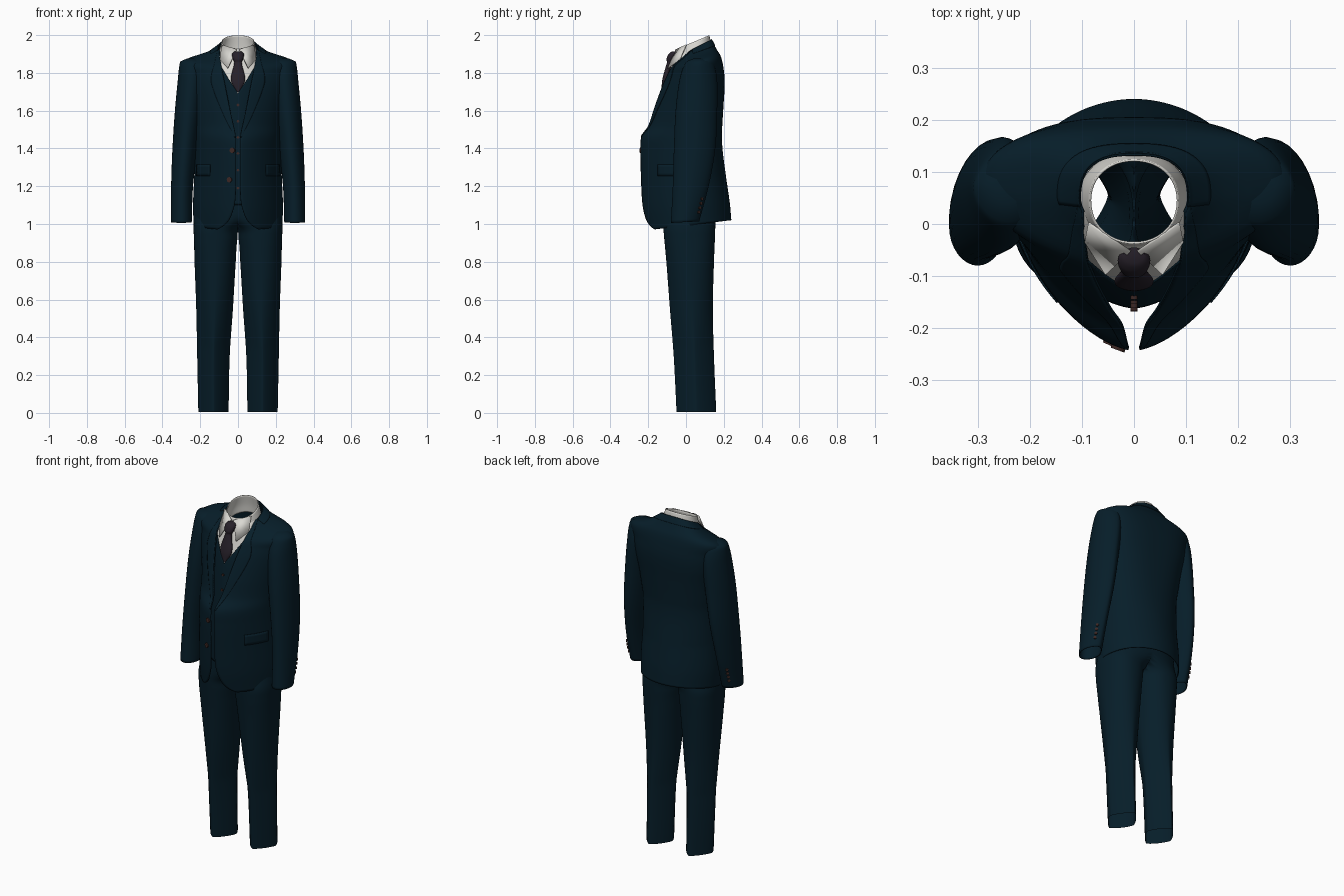
import bpy, bmesh, math
from mathutils import Vector

old = bpy.data.objects.get("Cube")
if old:
    bpy.data.objects.remove(old, do_unlink=True)


def material(name, rgb, rough=0.8):
    m = bpy.data.materials.new(name)
    m.use_nodes = True
    m.diffuse_color = (*rgb, 1)
    bsdf = m.node_tree.nodes["Principled BSDF"]
    bsdf.inputs["Base Color"].default_value = (*rgb, 1)
    bsdf.inputs["Roughness"].default_value = rough
    return m


NAVY = material("navy cloth", (0.002, 0.0125, 0.022))
WHITE = material("white shirt cloth", (0.7, 0.69, 0.65))
PLUM = material("dark plum tie", (0.02, 0.015, 0.023))
BROWN = material("brown button", (0.045, 0.02, 0.017), 0.5)
HALF = math.pi / 2


def ramp(s, s0, s1):
    return min(max((s - s0) / (s1 - s0), 0), 1)


# Roundness of sections, as (back, front), fixed or by height
def round_section(s):
    return 2.1, 2.1


def coat_section(s):
    return 1.95 + 0.7 * ramp(s, 1.25, 1.7), 1.6


def leg_section(s):
    n = 1.3 + 0.9 * ramp(s, 0.35, 0.9)
    return n, n


def sleeve_section(s):
    return 1.65, 1.95


def sample(rows, s):
    """Smoothly interpolate rows whose first field is the key."""
    s = min(max(s, rows[0][0]), rows[-1][0])
    i = 0
    while i < len(rows) - 2 and s > rows[i + 1][0]:
        i += 1

    def slope(k, f):
        a, b = rows[max(k - 1, 0)], rows[min(k + 1, len(rows) - 1)]
        return (b[f] - a[f]) / (b[0] - a[0])

    a, b = rows[i], rows[i + 1]
    h = b[0] - a[0]
    t = (s - a[0]) / h
    ease = t * t * (3 - 2 * t)
    out = [s]
    for f in range(1, len(a)):
        out.append(a[f] + (b[f] - a[f]) * ease + h * t * (1 - t)
                   * (slope(i, f) * (1 - t) - slope(i + 1, f) * t))
    return out


def point(rows, s, a, section, off=0.0):
    """Point on a lofted superellipse; row = height, x centre, half width, y centre, front, back, tilt."""
    _, xc, w, yc, front, back, tilt = sample(rows, s)
    n = section(s)
    c, d = math.cos(a), math.sin(a)
    depth, e = (back - yc, 2 / n[0]) if d > 0 else (yc - front, 2 / n[1])
    dx = (w + off) * math.copysign(abs(c) ** e, c)
    dy = (depth + off) * math.copysign(abs(d) ** e, d)
    return Vector((xc + dx, yc + dy, s + tilt * dy))


def front_angle(rows, s, x, section):
    """Angle at which the front of the section reaches x."""
    return -math.acos(min(1, max(x, 0) / sample(rows, s)[2]) ** (section(s)[1] / 2))


def finish(name, bm, mat, thick=0, mirror=True):
    mesh = bpy.data.meshes.new(name)
    bm.to_mesh(mesh)
    bm.free()
    mesh.materials.append(mat)
    ob = bpy.data.objects.new(name, mesh)
    bpy.context.collection.objects.link(ob)
    if mirror:
        mod = ob.modifiers.new("mirror", "MIRROR")
        mod.merge_threshold = 0.0005
    if thick:
        mod = ob.modifiers.new("thickness", "SOLIDIFY")
        mod.thickness = thick
        mod.offset = -1
    bpy.ops.object.select_all(action="DESELECT")
    ob.select_set(True)
    bpy.context.view_layer.objects.active = ob
    bpy.ops.object.shade_smooth_by_angle(angle=math.radians(50))


def patch(name, rows, mat, lo=-HALF, hi=HALF, s0=None, s1=None, section=round_section, off=0.0,
          thick=0.0, ns=40, na=20, mirror=True, clamp=False, cap=False):
    """Loft part of a section stack between two angles, fixed or varying with height."""
    s0 = rows[0][0] if s0 is None else s0
    s1 = rows[-1][0] if s1 is None else s1
    bm = bmesh.new()
    grid = []
    for i in range(ns + 1):
        s = s0 + (s1 - s0) * i / ns
        a0 = lo(s) if callable(lo) else lo
        a1 = hi(s) if callable(hi) else hi
        ring = []
        for k in range(na + 1):
            p = point(rows, s, a0 + (a1 - a0) * k / na, section, off)
            if clamp:
                p.x = max(p.x, 0)
            ring.append(bm.verts.new(p))
        grid.append(ring)
    for r, q in zip(grid, grid[1:]):
        for k in range(na):
            bm.faces.new((r[k], r[k + 1], q[k + 1], q[k]))
    if cap:
        bm.faces.new(grid[-1][:-1])
    if clamp:
        inner = [f for f in bm.faces if all(v.co.x < 1e-5 for v in f.verts)]
        bmesh.ops.delete(bm, geom=inner, context="FACES")
    bmesh.ops.remove_doubles(bm, verts=bm.verts, dist=1e-5)
    finish(name, bm, mat, thick, mirror)


def button(name, rows, s, a, section, radius, side=1):
    p = point(rows, s, a, section, 0.002)
    along = point(rows, s, a + 0.05, section) - point(rows, s, a - 0.05, section)
    axis = Vector((along.y * side, -along.x, 0))
    p.x *= side
    bpy.ops.mesh.primitive_cylinder_add(vertices=16, radius=radius, depth=0.008, location=p,
                                        rotation=axis.to_track_quat("Z", "Y").to_euler())
    ob = bpy.context.object
    ob.name = name
    ob.data.materials.append(BROWN)
    bpy.ops.object.shade_smooth_by_angle()


# Trousers: one pressed leg and half the hips, mirrored, open at hem and waist
legs = [(0.005, .13, .08, .055, -.05, .16, 0), (0.3, .13, .086, .045, -.065, .148, 0),
        (0.55, .124, .097, .035, -.085, .142, 0), (0.8, .121, .109, .025, -.104, .148, 0),
        (0.92, .118, .115, .02, -.115, .153, 0), (0.98, .109, .126, .02, -.12, .155, 0),
        (1.05, .03, .2, .02, -.125, .158, 0), (1.12, 0, .225, .02, -.128, .16, 0),
        (1.25, 0, .205, .02, -.13, .15, 0)]
patch("trousers", legs, NAVY, -math.pi, math.pi, section=leg_section, ns=70, na=48, clamp=True)

# Jacket body with cutaway front and open lapel line
coat = [(.995, 0, .235, .03, -.215, .24, .12), (1.1, 0, .238, .03, -.232, .232, .05),
        (1.25, 0, .232, .03, -.24, .212, 0), (1.38, 0, .228, .03, -.243, .195, 0),
        (1.46, 0, .228, .03, -.238, .19, 0), (1.52, 0, .233, .035, -.2, .192, 0),
        (1.62, 0, .244, .04, -.172, .198, 0), (1.74, 0, .266, .05, -.132, .205, 0),
        (1.8, 0, .276, .055, -.108, .201, .05), (1.862, 0, .285, .065, -.085, .185, .2),
        (1.897, 0, .17, .055, -.062, .16, .3), (1.93, 0, .104, .045, -.046, .135, .5)]
opening = [(.995, .11), (1.015, .075), (1.05, .043), (1.13, .016), (1.3, .012),
           (1.46, .012), (1.6, .042), (1.8, .08), (1.93, .097)]
lapel_edge = [(1.46, .018), (1.6, .085), (1.74, .138), (1.8, .138), (1.9, .116), (1.93, .104)]


def coat_line(table):
    return lambda s: front_angle(coat, s, max(0.011, sample(table, s)[1]), coat_section)


patch("jacket_body", coat, NAVY, coat_line(opening), section=coat_section, thick=.005, ns=80, na=40)
patch("lapels", coat, NAVY, coat_line(opening), coat_line(lapel_edge), 1.46, 1.93,
      section=coat_section, off=.004, thick=.003, na=8)
patch("jacket_collar", coat, NAVY, -0.2, HALF, 1.908, 1.932, section=coat_section, off=.003,
      thick=.003, ns=8)
patch("pocket_flaps", coat, NAVY, -0.8, -0.3, 1.255, 1.315, section=coat_section, off=.003,
      thick=.003, ns=4, na=8)

# Sleeves with a rounded shoulder head
arm = [(1.01, .3, .055, -.005, -.08, .07, .05), (1.2, .296, .058, .025, -.07, .12, 0),
       (1.4, .281, .066, .05, -.064, .155, 0), (1.6, .262, .072, .06, -.055, .165, 0),
       (1.76, .246, .073, .068, -.035, .165, 0), (1.84, .24, .07, .07, -.01, .15, 0),
       (1.866, .24, .06, .07, .01, .13, 0), (1.876, .24, .03, .07, .04, .1, 0)]
patch("sleeves", arm, NAVY, -math.pi, math.pi, section=sleeve_section, ns=60, na=32, thick=.004,
      cap=True)

# Waistcoat with a V neck
vest = [(1.12, 0, .2, .03, -.157, .14, .1), (1.3, 0, .2, .03, -.162, .14, 0),
        (1.5, 0, .205, .03, -.151, .14, 0), (1.7, 0, .22, .035, -.129, .14, 0),
        (1.83, 0, .2, .04, -.098, .14, 0)]
vest_neck = [(1.12, 0), (1.69, 0), (1.7, .004), (1.76, .045), (1.83, .088)]
patch("waistcoat", vest, NAVY,
      lambda s: front_angle(vest, s, sample(vest_neck, s)[1], coat_section),
      -0.1, section=coat_section, thick=.004, ns=60)

# Shirt front, collar band and folded collar points
shirt = [(1.62, 0, .19, .04, -.12, .12, 0), (1.72, 0, .19, .04, -.11, .12, 0),
         (1.8, 0, .17, .04, -.088, .12, 0), (1.87, 0, .125, .04, -.066, .12, 0),
         (1.92, 0, .096, .04, -.042, .12, .2)]
patch("shirt_front", shirt, WHITE, hi=-0.1)
band = [(1.85, 0, .107, .045, -.054, .14, .44), (1.9, 0, .102, .045, -.05, .135, .44),
        (1.966, 0, .086, .045, -.038, .124, .42)]
patch("shirt_collar", band, WHITE, thick=.004, ns=12, na=24)
bm = bmesh.new()
flap = [(.008, -.055, 1.925), (.055, -.098, 1.825), (.095, -.035, 1.87), (.088, 0, 1.95)]
bm.faces.new([bm.verts.new(p) for p in flap])
finish("collar_points", bm, WHITE, thick=.005)

# Tie: blade tucked into the waistcoat, with a knot on top
tie = [(1.7, 0, .006, -.124, -.13, -.118, 0), (1.76, 0, .037, -.112, -.126, -.1, 0),
       (1.845, 0, .021, -.09, -.104, -.075, 0), (1.858, 0, .02, -.086, -.1, -.072, 0),
       (1.87, 0, .026, -.083, -.104, -.065, 0), (1.9, 0, .031, -.068, -.092, -.05, 0),
       (1.914, 0, .02, -.06, -.075, -.045, 0)]
patch("tie", tie, PLUM, -math.pi, math.pi, ns=36, na=24, mirror=False, cap=True)

# Buttons on jacket front, waistcoat and cuffs
for s, x in ((1.39, .03), (1.235, .045)):
    button("jacket_button", coat, s, front_angle(coat, s, x, coat_section), coat_section, .014, -1)
for i in range(6):
    button("waistcoat_button", vest, 1.2 + i * .086, -HALF, coat_section, .007)
for side in (1, -1):
    for i in range(4):
        button("cuff_button", arm, 1.06 + i * .024, 0.95, sleeve_section, .008, side)
